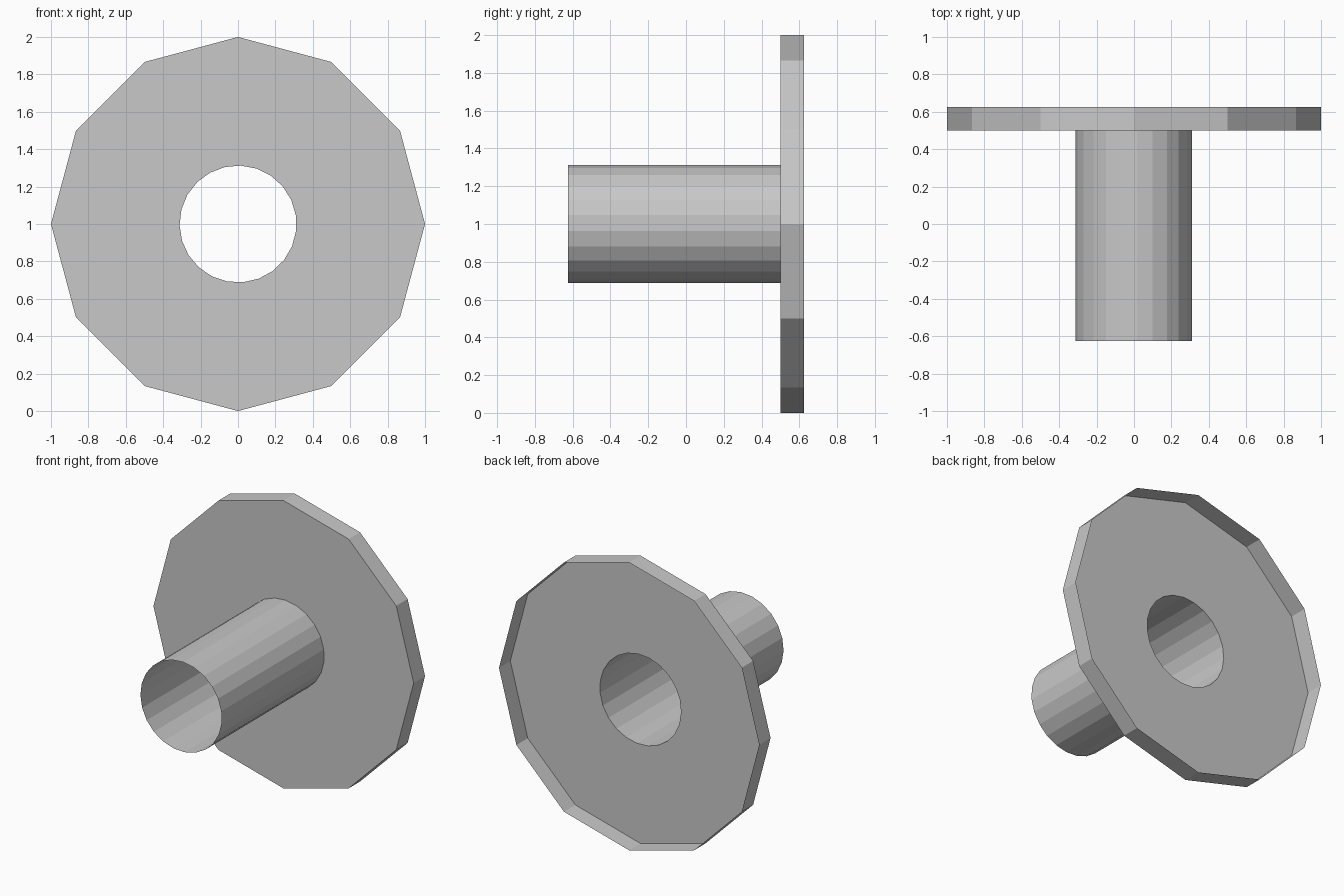
import bpy, bmesh, math

if "Cube" in bpy.data.objects:
    bpy.data.objects.remove(bpy.data.objects["Cube"])

R_PLATE, R_TUBE = 1.0, 0.3125
Y_FRONT, Y_PLATE, Y_BACK = -0.625, 0.5, 0.625
TUBE_SIDES, TUBE_START = 23, math.radians(-6.8)

grey = bpy.data.materials.new("light_grey")
grey.diffuse_color = (0.58, 0.58, 0.58, 1)
grey.use_nodes = True
grey.node_tree.nodes["Principled BSDF"].inputs["Base Color"].default_value = grey.diffuse_color


def ring(bm, radius, sides, y, start=0.0):
    """Closed loop of edges facing along y, centred at z = 1."""
    vs = [bm.verts.new((radius * math.cos(start + i * math.tau / sides), y,
                        1 + radius * math.sin(start + i * math.tau / sides)))
          for i in range(sides)]
    return [bm.edges.new((vs[i], vs[(i + 1) % sides])) for i in range(sides)]


def finish(bm, name):
    me = bpy.data.meshes.new(name)
    bm.to_mesh(me)
    bm.free()
    me.materials.append(grey)
    bpy.context.collection.objects.link(bpy.data.objects.new(name, me))


def open_band(name, radius, sides, y0, y1, start=0.0):
    """Thin wall open at both ends, normals facing outward."""
    bm = bmesh.new()
    loops = ring(bm, radius, sides, y0, start) + ring(bm, radius, sides, y1, start)
    bmesh.ops.bridge_loops(bm, edges=loops)
    bm.normal_update()
    for f in bm.faces:
        c = f.calc_center_median()
        if f.normal.x * c.x + f.normal.z * (c.z - 1) < 0:
            f.normal_flip()
    finish(bm, name)


# Twelve-sided flange face with a round hole
bm = bmesh.new()
edges = ring(bm, R_PLATE, 12, Y_PLATE) + ring(bm, R_TUBE, TUBE_SIDES, Y_PLATE, TUBE_START)
bmesh.ops.triangle_fill(bm, edges=edges, use_beauty=True, use_dissolve=False, normal=(0, -1, 0))
bm.normal_update()
for f in bm.faces:
    if f.normal.y > 0:
        f.normal_flip()
finish(bm, "flange_face")

# Flange rim, a thin wall open at the back
open_band("flange_rim", R_PLATE, 12, Y_PLATE, Y_BACK)

# Open thin-walled tube in front of the flange
open_band("tube", R_TUBE, TUBE_SIDES, Y_FRONT, Y_PLATE, TUBE_START)
